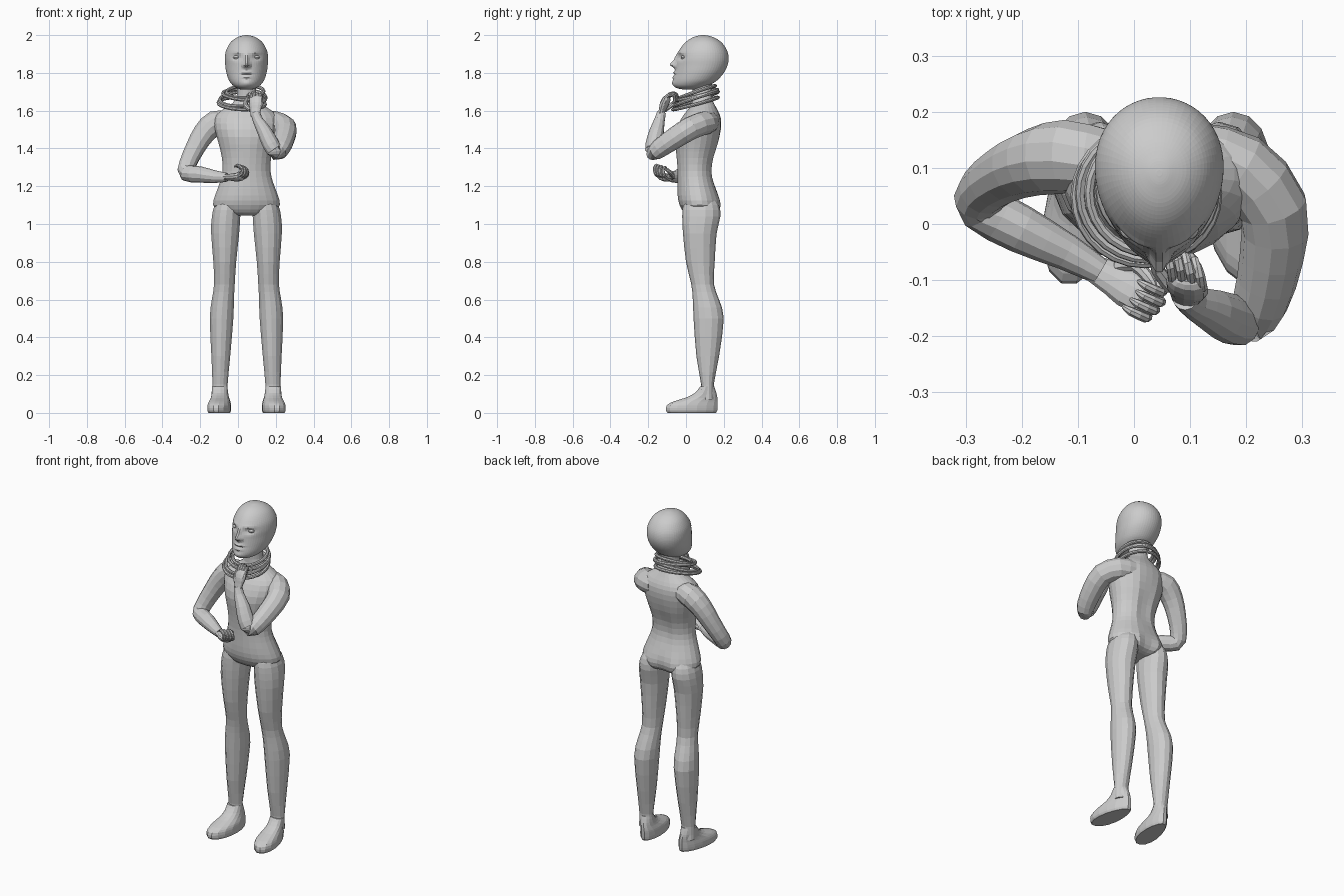
import bpy, bmesh
from math import sin, cos, pi, exp, radians
from mathutils import Vector

old = bpy.data.objects.get("Cube")
if old:
    bpy.data.objects.remove(old, do_unlink=True)

GREY = (0.6, 0.6, 0.6, 1)
MID = 0.045          # x of the body's middle
skin = bpy.data.materials.new("plain grey")
skin.use_nodes = True
skin.diffuse_color = GREY
skin.node_tree.nodes["Principled BSDF"].inputs["Base Color"].default_value = GREY


def spline(rows, steps):
    """Catmull-Rom interpolation of equal-length tuples."""
    out = []
    last = len(rows) - 1
    for i in range(last):
        a, b, c, d = (rows[min(max(i + k, 0), last)] for k in (-1, 0, 1, 2))
        for s in range(steps):
            t = s / steps
            out.append([q + t / 2 * (r - p + t * (2 * p - 5 * q + 4 * r - e + t * (3 * (q - r) + e - p)))
                        for p, q, r, e in zip(a, b, c, d)])
    return out + [list(rows[-1])]


def skin_rings(name, rings):
    """Bridge rings of points into a closed shell."""
    bm = bmesh.new()
    loops = [[bm.verts.new(p) for p in ring] for ring in rings]
    n = len(loops[0])
    for lo, hi in zip(loops, loops[1:]):
        for i in range(n):
            j = (i + 1) % n
            bm.faces.new((lo[i], lo[j], hi[j], hi[i]))
    bm.faces.new(loops[0])
    bm.faces.new(loops[-1])
    bmesh.ops.recalc_face_normals(bm, faces=bm.faces)
    mesh = bpy.data.meshes.new(name)
    bm.to_mesh(mesh)
    bm.free()
    mesh.materials.append(skin)
    obj = bpy.data.objects.new(name, mesh)
    bpy.context.collection.objects.link(obj)
    return obj


def stack(name, rows, sides=16, steps=2, egg=0.0, bumps=(), mirror=1, toe_out=0.0):
    """Level sections: height, side offset, front y, back y, half width."""
    rings = []
    for z, off, front, back, half in spline(rows, steps):
        ring = []
        for i in range(sides):
            a = 2 * pi * (i + 0.5) / sides
            fore = -sin(a)
            x = half * cos(a) * (1 - egg * fore)
            y = (front + back) / 2 - fore * (back - front) / 2
            for bx, bz, wide, tall, push in bumps:
                # positive width marks the front, negative the back
                if fore * wide > 0:
                    y -= push * abs(fore) ** 0.5 * (1 if wide > 0 else -1) * exp(
                        -((x - bx) / wide) ** 2 - ((z - bz) / tall) ** 2)
            ring.append((MID + mirror * (off + x + toe_out * (back - y)), y, z))
        rings.append(ring)
    return skin_rings(name, rings)


def tube(name, rows, side=(1, 1, -1), sides=12, steps=2):
    """Sections square to a path: x, y, z, radius along side, other radius."""
    rows = spline(rows, steps)
    pts = [Vector(r[:3]) for r in rows]
    rings = []
    for i, r in enumerate(rows):
        t = (pts[min(i + 1, len(pts) - 1)] - pts[max(i - 1, 0)]).normalized()
        u = Vector(side)
        u = (u - t * u.dot(t)).normalized()
        v = t.cross(u)
        rings.append([pts[i] + u * r[3] * cos(2 * pi * k / sides) + v * r[4] * sin(2 * pi * k / sides)
                      for k in range(sides)])
    return skin_rings(name, rings)


def ball(name, centre, size, sides=16):
    bpy.ops.mesh.primitive_uv_sphere_add(segments=sides, ring_count=sides // 2, location=centre)
    obj = bpy.context.object
    obj.name = name
    obj.scale = size
    obj.data.materials.append(skin)
    return obj


def hand(name, wrist, along, across, curl):
    """Flat palm with four curled fingers and a thumb."""
    w, d, s, c = Vector(wrist), Vector(along).normalized(), Vector(across).normalized(), Vector(curl).normalized()

    def path(points, wide, thick):
        return [(*(w + d * p + s * q + c * r), wide * k, thick * k) for p, q, r, k in points]

    tube(name + "_palm", path([(-.02, 0, 0, .7), (.02, 0, 0, .9), (.05, 0, 0, 1.1), (.08, 0, .005, 1), (.09, 0, .008, .5)],
                              .035, .02), s)
    for i in range(4):
        q = (i - 1.5) * .018
        reach = .11 - abs(i - 1.3) * .006
        tube(f"{name}_finger_{i + 1}", path([(.075, q, 0, 1), (reach, q, .015, 1), (reach, q, .045, .95),
                                             (reach - .03, q, .06, .85), (reach - .045, q, .05, .4)], .0095, .0095), s, 8)
    tube(name + "_thumb", path([(.015, -.025, .005, 1.2), (.04, -.045, .025, 1.1),
                                (.07, -.04, .045, 1), (.09, -.03, .055, .4)], .011, .011), s, 8)


# Torso and neck, with spine groove, buttocks and chest
stack("torso", [
    (1.045, 0, .02, .13, .08), (1.06, 0, -.01, .165, .14), (1.1, 0, -.035, .18, .178), (1.15, 0, -.045, .175, .168),
    (1.22, 0, -.045, .152, .142), (1.28, 0, -.045, .142, .128), (1.35, 0, -.05, .152, .131),
    (1.42, 0, -.055, .175, .147), (1.5, 0, -.05, .19, .168), (1.56, 0, -.025, .188, .17),
    (1.6, 0, .005, .172, .135), (1.64, 0, .03, .15, .075), (1.68, 0, .035, .138, .052), (1.76, 0, .03, .14, .05)],
    sides=24, bumps=[(0, 1.36, -.025, .2, -.016), (0, 1.09, -.02, .05, -.02),
                     (.08, 1.09, -.05, .05, .014), (-.08, 1.09, -.05, .05, .014),
                     (.07, 1.46, .06, .05, .008), (-.07, 1.46, .06, .05, .008)])

# Legs and feet
for label, m in (("left", 1), ("right", -1)):
    stack(label + "_leg", [
        (.07, .14, .08, .15, .042), (.15, .14, .08, .147, .041), (.3, .136, .055, .175, .051),
        (.5, .132, .04, .2, .064), (.6, .125, .036, .175, .06), (.68, .117, .028, .148, .056),
        (.8, .115, 0, .152, .062), (.95, .113, -.016, .162, .076), (1.04, .108, -.02, .182, .077),
        (1.1, .1, -.015, .175, .07), (1.14, .09, .01, .15, .05)], sides=14, mirror=m)
    stack(label + "_foot", [
        (0, .125, -.1, .16, .054), (.012, .125, -.108, .168, .06), (.04, .125, -.104, .17, .06),
        (.06, .125, -.07, .17, .055), (.08, .128, -.005, .168, .047), (.105, .132, .045, .162, .043),
        (.14, .136, .075, .15, .041)], egg=-.14, mirror=m, toe_out=.13)

# Right arm, bent across the belly
tube("right_arm", [(*p, r, r) for *p, r in [
    (-.05, .115, 1.545, .055), (-.12, .12, 1.535, .066), (-.18, .11, 1.48, .06), (-.228, .09, 1.4, .052),
    (-.268, .06, 1.315, .046), (-.27, .03, 1.27, .045), (-.2, -.01, 1.262, .043),
    (-.12, -.05, 1.25, .033), (-.06, -.085, 1.247, .024)]])
hand("right_hand", (-.055, -.088, 1.247), (.85, -.45, 0), (-.45, -.85, .2), (0, -.2, 1))

# Left arm, raised to the chin
tube("left_arm", [(*p, r, r) for *p, r in [
    (.12, .12, 1.54, .06), (.19, .1, 1.535, .063), (.248, .03, 1.51, .062), (.245, -.06, 1.455, .057),
    (.225, -.14, 1.4, .05), (.203, -.172, 1.378, .042), (.175, -.17, 1.42, .045),
    (.14, -.155, 1.49, .039), (.105, -.14, 1.55, .028), (.092, -.13, 1.59, .024)]])
hand("left_hand", (.092, -.13, 1.59), (.05, .3, .9), (1, -.3, 0), (-.4, 1, -.1))

# Head with sculpted face
face = [(0, 1.845, .015, .016, .034), (0, 1.875, .011, .025, .014), (0, 1.8, .026, .007, .009),
        (0, 1.789, .03, .004, -.006), (0, 1.778, .022, .007, .008), (0, 1.745, .028, .015, .006)]
for m in (1, -1):
    face += [(m * .05, 1.882, .024, .015, -.014), (m * .045, 1.908, .028, .009, .005),
             (m * .014, 1.838, .008, .009, .01)]
stack("head", [
    (1.712, 0, -.015, .07, .03), (1.72, 0, -.05, .1, .052), (1.735, 0, -.066, .125, .073),
    (1.76, 0, -.068, .165, .092), (1.8, 0, -.06, .2, .106), (1.84, 0, -.054, .22, .112),
    (1.88, 0, -.05, .226, .114), (1.92, 0, -.036, .217, .107), (1.96, 0, -.005, .19, .085),
    (1.985, 0, .03, .153, .055), (1.997, 0, .065, .118, .023), (2, 0, .085, .096, .005)],
    sides=56, steps=5, egg=.1, bumps=face)
for label, m in (("left", 1), ("right", -1)):
    ball(label + "_eye", (MID + m * .05, -.008, 1.882), (.021, .02, .012))

# Stacked neck rings, lower at the front
for i, (z, radius, tilt, lean) in enumerate([(1.638, .124, 15, 2), (1.662, .122, 18, -3),
                                             (1.684, .112, 14, 4), (1.7, .098, 19, -2)]):
    bpy.ops.mesh.primitive_torus_add(major_radius=radius, minor_radius=.0095, major_segments=28, minor_segments=8,
                                     location=(.02 + i * .006, .05 + i * .004, z),
                                     rotation=(radians(tilt), radians(lean), 0))
    ring = bpy.context.object
    ring.name = f"neck_ring_{i + 1}"
    ring.data.materials.append(skin)
